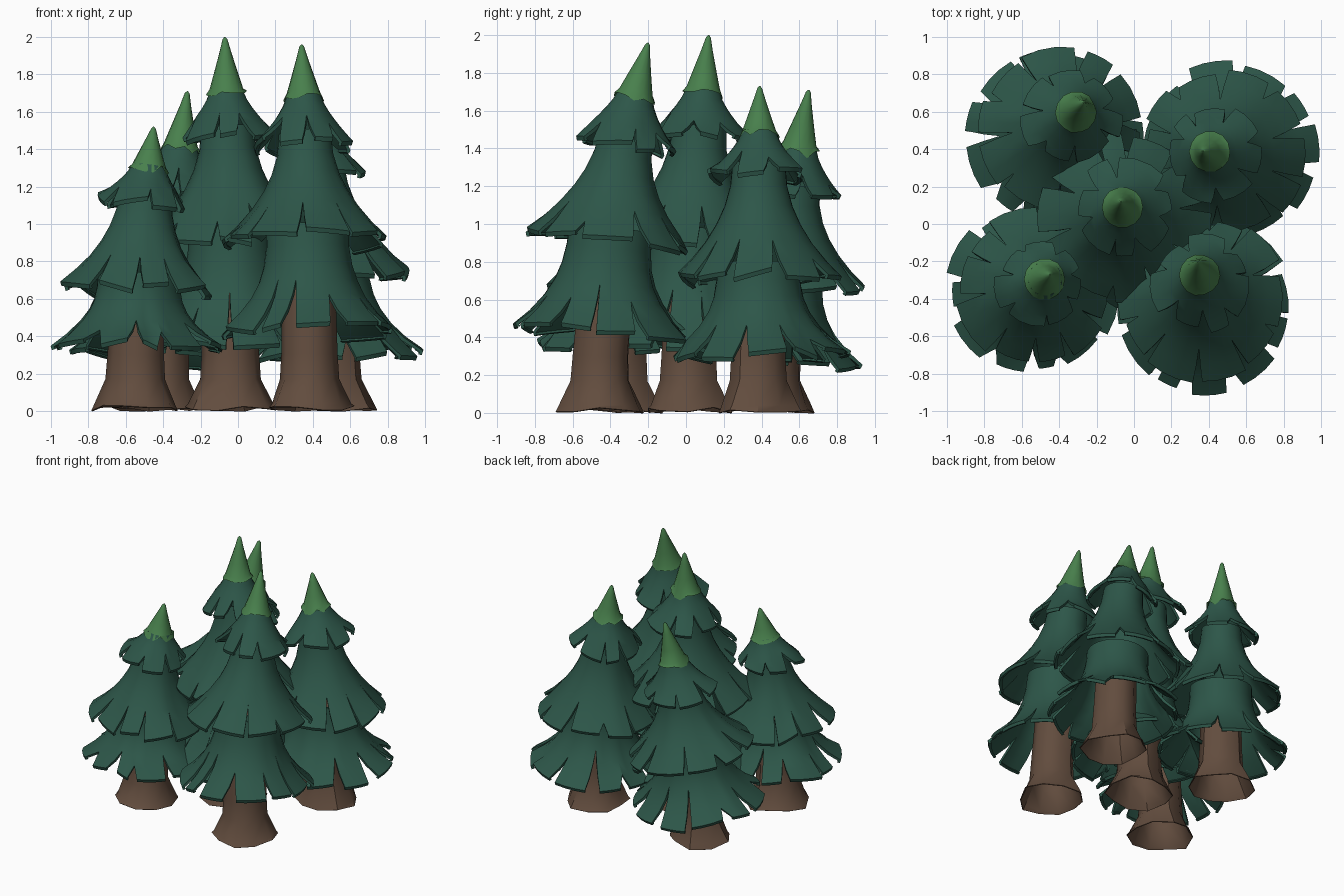
import bpy, bmesh, math, random

if "Cube" in bpy.data.objects:
    bpy.data.objects.remove(bpy.data.objects["Cube"])

random.seed(11)


def material(name, rgb):
    m = bpy.data.materials.new(name)
    m.diffuse_color = (*rgb, 1)
    m.use_nodes = True
    m.node_tree.nodes["Principled BSDF"].inputs["Base Color"].default_value = m.diffuse_color
    return m


NEEDLES = material("dark green needles", (0.026, 0.093, 0.066))
TIP = material("fresh green tip", (0.065, 0.215, 0.073))
BARK = material("brown bark", (0.122, 0.073, 0.048))


def finish(bm, name, mat, thickness=0):
    me = bpy.data.meshes.new(name)
    bm.to_mesh(me)
    bm.free()
    ob = bpy.data.objects.new(name, me)
    bpy.context.collection.objects.link(ob)
    me.materials.append(mat)
    bpy.ops.object.select_all(action='DESELECT')
    ob.select_set(True)
    bpy.context.view_layer.objects.active = ob
    if thickness:
        mod = ob.modifiers.new("thickness", 'SOLIDIFY')
        mod.thickness = thickness
        mod.offset = -1
        bpy.ops.object.modifier_apply(modifier=mod.name)
    bpy.ops.object.shade_smooth_by_angle(angle=math.radians(40))
    return ob


def make_axis(base, tip, h, bend):
    """Bent centre line: returns a function placing (angle, radius, z)."""
    dx, dy = tip[0] - base[0], tip[1] - base[1]

    def place(a, r, z):
        t = max(z, 0) / h
        s = t ** bend
        x, y = r * math.cos(a), r * math.sin(a)
        droop = (x * dx + y * dy) * bend * t ** (bend - 1) / h if t > 0.1 else 0
        return (base[0] + dx * s + x, base[1] + dy * s + y, z - droop)
    return place


def lathe(name, place, rows, sides, mat, rough, thickness=0):
    """Turned shape from (z, radius) rows, top row last; rough(i, j) gives (radius factor, dz)."""
    bm = bmesh.new()
    rings = []
    for j, (z, r) in enumerate(rows):
        ring = []
        for i in range(sides):
            f, dz = rough(i, j)
            ring.append(bm.verts.new(place(2 * math.pi * i / sides, r * f, z + dz)))
        rings.append(ring)
    for lo, hi in zip(rings, rings[1:]):
        for i in range(sides):
            k = (i + 1) % sides
            bm.faces.new((lo[i], lo[k], hi[k], hi[i]))
    bm.faces.new(rings[-1])
    finish(bm, name, mat, thickness)


def skirt(name, place, top, bottom, r0, r1, power, petals, gaps, starts):
    """Flared skirt of needles, split by slits into drooping petals with a turned-down hem."""
    us = [0, 0.2, 0.38, 0.54, 0.7, 0.86, 1, 1]
    last = len(us) - 2
    cols = 3
    turn = random.uniform(0, 1)
    step = 2 * math.pi / petals
    start = [random.choice(starts) for _ in range(petals)]
    gap = [random.uniform(*gaps) for _ in range(petals)]
    shift = [random.uniform(-0.2, 0.2) * step for _ in range(petals)]
    bm = bmesh.new()
    for k in range(petals):
        n = (k + 1) % petals
        dr = random.uniform(-0.03, 0.025)
        z0, z1 = random.uniform(-0.035, 0.03), random.uniform(-0.035, 0.03)
        a_left = step * k + shift[k]
        a_right = step * (k + 1) + shift[n]
        grid = []
        for j, u in enumerate(us):
            hem = 1 if j > last else 0
            sl = min(1, max(0, (j - start[k]) / (last - start[k])))
            sr = min(1, max(0, (j - start[n]) / (last - start[n])))
            a0, a1 = a_left + gap[k] * sl, a_right - gap[n] * sr
            row = []
            for c in range(cols + 1):
                w = sl if c == 0 else sr if c == cols else u * u
                f = c / cols
                a = turn + a0 + (a1 - a0) * f
                r = r0 + (r1 - r0) * u ** power + dr * w - 0.008 * hem
                z = top + (bottom - top) * u + (z0 + (z1 - z0) * f) * w - 0.022 * hem
                row.append(bm.verts.new(place(a, r, z)))
            grid.append(row)
        for j in range(last + 1):
            for c in range(cols):
                bm.faces.new((grid[j][c], grid[j + 1][c], grid[j + 1][c + 1], grid[j][c + 1]))
    bmesh.ops.remove_doubles(bm, verts=bm.verts, dist=0.0005)
    finish(bm, name, NEEDLES, 0.02)


def tree(label, base, tip, h, levels, size, bend=2.0):
    place = make_axis(base, tip, h, bend)
    low, mid, high, cap = levels
    # trunk with flared, lobed roots, open underneath
    lobes = [random.uniform(0.88, 1.08) for _ in range(10)]
    lift = [random.uniform(0, 0.03) for _ in range(10)]
    lift[random.randrange(10)] = 0

    def roots(i, j):
        return (lobes[i] if j < 2 else 1 + (lobes[i] - 1) * 0.3, lift[i] if j == 0 else 0)
    lathe(label + "_trunk", place,
          [(0.0, 0.235), (0.04, 0.218), (0.17, 0.16), (0.3, 0.152), (mid, 0.14)],
          10, BARK, roots, 0.006)
    # three skirts of branches
    skirt(label + "_lower_branches", place, mid + 0.08, low + 0.015, 0.22, 0.472 * size, 2.7,
          11, (0.03, 0.11), (3, 4, 4, 5))
    skirt(label + "_middle_branches", place, high + 0.05, mid + 0.01, 0.14, 0.44 * size, 2.05,
          10, (0.03, 0.1), (4, 4, 5))
    skirt(label + "_upper_branches", place, cap + 0.03, high, 0.09, 0.255 * size, 1.35,
          7, (0.06, 0.2), (3, 4))
    # pointed light tip with a ragged lower edge
    d = h - cap
    lathe(label + "_tip", place,
          [(cap, 0.11), (cap + 0.13 * d, 0.09), (cap + 0.4 * d, 0.064),
           (cap + 0.75 * d, 0.031), (h - 0.012, 0.013), (h, 0.003)],
          14, TIP, lambda i, j: (1, random.uniform(-0.015, 0.03) if j == 0 else 0))


# base, tip, height, skirt hems and tip start, spread, bend
tree("front_left_tree", (-0.55, -0.36), (-0.45, -0.27), 1.52, (0.35, 0.65, 1.12, 1.28), 0.94)
tree("front_right_tree", (0.38, -0.46), (0.34, -0.20), 1.96, (0.42, 0.90, 1.43, 1.66), 1.0)
tree("centre_tree", (-0.04, 0.01), (-0.07, 0.12), 2.0, (0.35, 0.90, 1.47, 1.68), 1.04)
tree("back_left_tree", (-0.43, 0.44), (-0.27, 0.65), 1.71, (0.29, 0.70, 1.17, 1.38), 0.99, 1.4)
tree("back_right_tree", (0.50, 0.38), (0.37, 0.39), 1.73, (0.30, 0.71, 1.27, 1.46), 1.0)
